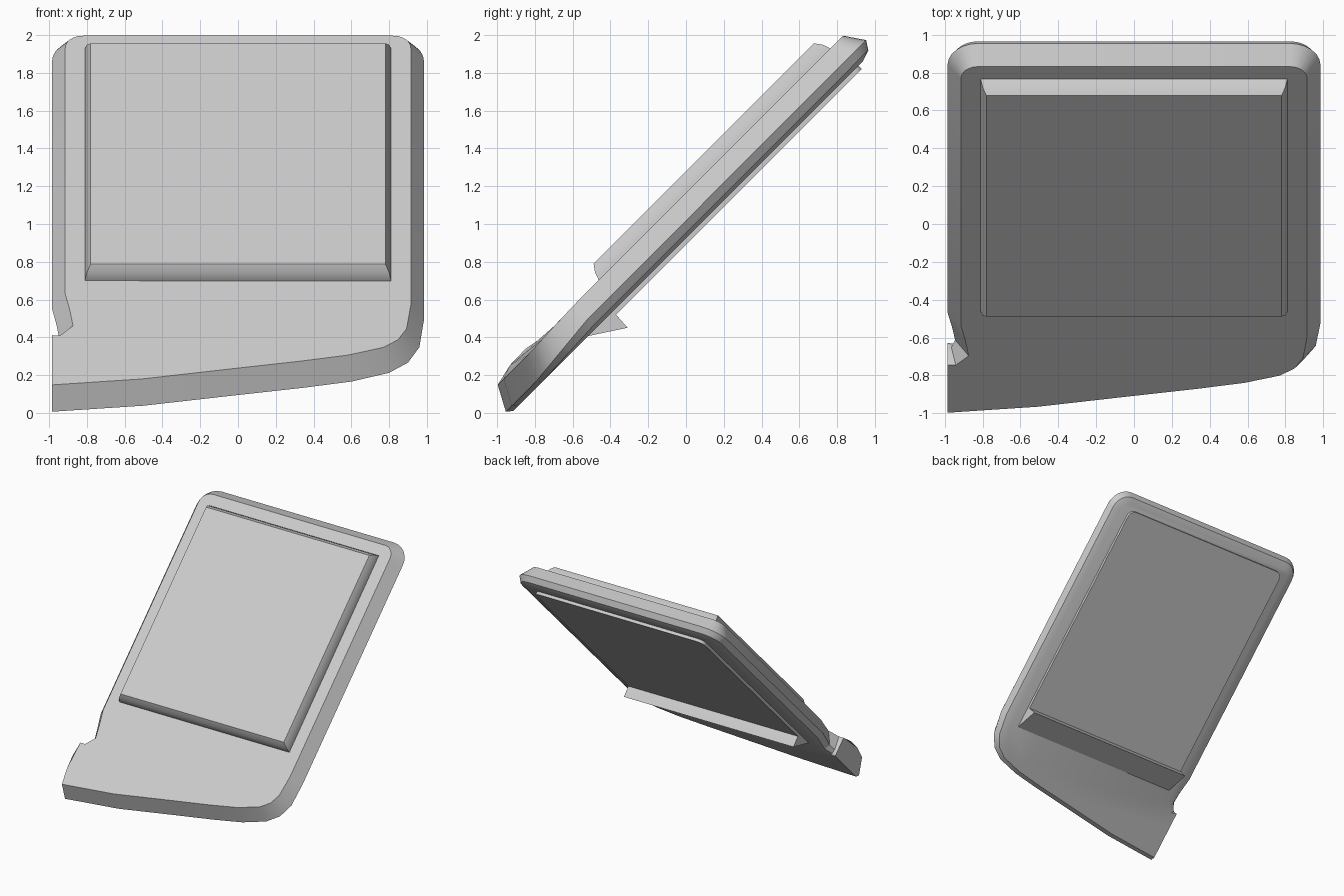
import bpy, bmesh, math
from mathutils import Vector

cube = bpy.data.objects.get("Cube")
if cube:
    bpy.data.objects.remove(cube)

grey = bpy.data.materials.new("light_grey")
grey.use_nodes = True
colour = (0.6, 0.6, 0.6, 1)
grey.diffuse_color = colour
grey.node_tree.nodes["Principled BSDF"].inputs["Base Color"].default_value = colour

END = -0.985  # flat left end of the lip
ROOT = math.sqrt(2)


def place(x, t, c):
    """Slanted frame: t runs up the 45 degree slope, c is the depth (z - y)."""
    return Vector((x, (ROOT * t - c) / 2, (ROOT * t + c) / 2))


def loft(name, rings):
    """Skin a stack of matching rings and cap both ends."""
    bm = bmesh.new()
    loops = [[bm.verts.new(p) for p in ring] for ring in rings]
    n = len(loops[0])
    for low, high in zip(loops, loops[1:]):
        for i in range(n):
            j = (i + 1) % n
            bm.faces.new((low[i], low[j], high[j], high[i]))
    bm.faces.new(loops[0])
    bm.faces.new(loops[-1])
    bmesh.ops.recalc_face_normals(bm, faces=bm.faces)
    mesh = bpy.data.meshes.new(name)
    bm.to_mesh(mesh)
    bm.free()
    mesh.materials.append(grey)
    obj = bpy.data.objects.new(name, mesh)
    bpy.context.collection.objects.link(obj)
    bpy.ops.object.select_all(action='DESELECT')
    obj.select_set(True)
    bpy.context.view_layer.objects.active = obj
    bpy.ops.object.shade_smooth_by_angle(angle=math.radians(28))
    return obj


def arc(cx, cy, r, start, steps=6):
    """Quarter circle, counter-clockwise from the start angle."""
    angles = [start + math.pi / 2 * k / steps for k in range(steps + 1)]
    return [(cx + r * math.cos(a), cy + r * math.sin(a)) for a in angles]


def inset(points, d):
    """Move each outline point inwards by d; the flat left end only slides up."""
    result = []
    n = len(points)
    for i, (x, t) in enumerate(points):
        p = Vector((x, t))
        if x == END and t < -0.2:
            result.append((x, t + d if i == 0 else t))
            continue
        a = (p - Vector(points[i - 1])).normalized()
        b = (Vector(points[(i + 1) % n]) - p).normalized()
        normal = Vector((-a.y - b.y, a.x + b.x)).normalized()
        scale = 1 / max(0.6, normal.dot(Vector((-a.y, a.x))))
        if x < -0.9 and -0.25 < t < -0.2:  # steep lower wall of the notch
            scale *= 0.4
        p += normal * d * scale
        result.append((p.x, p.y))
    return result


# Tray: bottom lip, right corner, rounded top, notch and flat left end
outline = [(END, -0.67), (-0.5, -0.625), (0, -0.545), (0.35, -0.49), (0.6, -0.445),
           (0.8, -0.385), (0.9, -0.315), (0.96, -0.21), (0.985, -0.02)]
outline += arc(0.825, 1.91, 0.16, 0) + arc(-0.825, 1.91, 0.16, math.pi / 2)
outline += [(END, 0.06), (-0.96, -0.06), (-0.945, -0.16), (-0.965, -0.22),
            (END, -0.235), (END, -0.36), (END, -0.48)]


def tray_ring(d, c, drop, swell=0):
    ring = []
    for (x, t), (_, t0) in zip(inset(outline, d), outline):
        depth = c - drop * min(1, max(0, -t0 / 0.45))
        if x == END and -0.5 < t0 < -0.3:
            depth += swell
        ring.append(place(x, t, depth))
    return ring


loft("tray_body", [tray_ring(0.09, 0.925, 0), tray_ring(0.03, 0.955, 0.03),
                   tray_ring(0, 1.02, 0.06), tray_ring(0.07, 1.165, 0.02, 0.04)])


# Raised front pad with chamfered rim
def pad_ring(dx, dt, c):
    w, low, high = 0.81 - dx, 0.17 + dt, 1.905 - dt
    return [place(x, t, c) for x, t in ((-w, low), (w, low), (w, high), (-w, high))]


loft("front_pad", [pad_ring(0, 0, 1.14), pad_ring(0, 0, 1.165),
                   pad_ring(0.01, 0.015, 1.225), pad_ring(0.03, 0.042, 1.278)])

# Back panel with rounded top corners
panel = [(-0.81, 0.106), (0.81, 0.106)]
panel += arc(0.75, 1.885, 0.06, 0) + arc(-0.75, 1.885, 0.06, math.pi / 2)
loft("back_panel", [[place(x, t, c) for x, t in panel] for c in (0.89, 0.95)])

# Wedge shaped support ledge below the back panel
wedge = [(0.106, 0.95), (0.106, 0.89), (0.1, 0.76), (-0.106, 0.95)]
loft("support_ledge", [[place(x, t, c) for t, c in wedge] for x in (-0.81, 0.81)])
